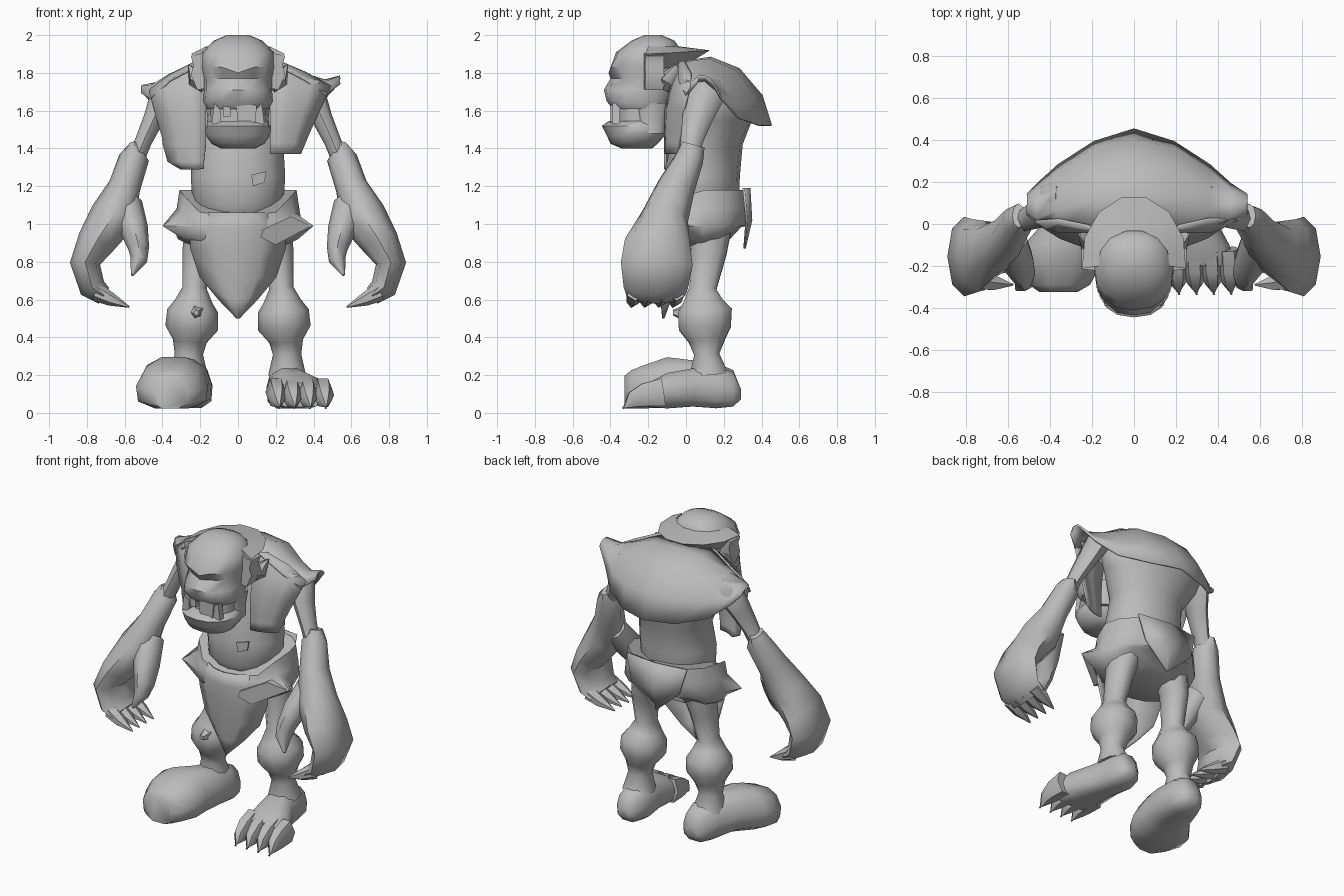
import bpy, math
from mathutils import Vector

skin = bpy.data.materials.new("stone grey")
skin.diffuse_color = (0.5, 0.5, 0.5, 1)


def make(name, verts, faces, angle=50, thick=0):
    me = bpy.data.meshes.new(name)
    me.from_pydata([tuple(v) for v in verts], [], faces)
    me.materials.append(skin)
    ob = bpy.data.objects.new(name, me)
    bpy.context.collection.objects.link(ob)
    bpy.context.view_layer.objects.active = ob
    ob.select_set(True)
    bpy.ops.object.mode_set(mode='EDIT')
    bpy.ops.mesh.select_all(action='SELECT')
    bpy.ops.mesh.normals_make_consistent(inside=False)
    bpy.ops.object.mode_set(mode='OBJECT')
    bpy.ops.object.shade_smooth_by_angle(angle=math.radians(angle))
    ob.select_set(False)
    if thick:
        m = ob.modifiers.new("thickness", 'SOLIDIFY')
        m.thickness, m.offset = thick, 0
    return ob


def skin_rings(name, rings, angle=50):
    n = len(rings[0])
    faces = [(i * n + j, i * n + (j + 1) % n, (i + 1) * n + (j + 1) % n, (i + 1) * n + j)
             for i in range(len(rings) - 1) for j in range(n)]
    last = (len(rings) - 1) * n
    faces += [tuple(range(n)), tuple(range(last, last + n))]
    return make(name, [v for r in rings for v in r], faces, angle)


def sheet(name, rows, thick=0.012):
    n = len(rows[0])
    faces = [(i * n + j, i * n + j + 1, (i + 1) * n + j + 1, (i + 1) * n + j)
             for i in range(len(rows) - 1) for j in range(n - 1)]
    return make(name, [v for r in rows for v in r], faces, 50, thick)


def ellipse(n, p=1.0):
    def f(v):
        return math.copysign(abs(v) ** p, v)
    return [(f(math.cos(2 * math.pi * k / n)), f(math.sin(2 * math.pi * k / n))) for k in range(n)]


# stacked horizontal rings: (z, front y, back y, half width)
def stack(name, rows, n=16, p=0.85, warp=None):
    rings = []
    for z, yf, yb, hw in rows:
        ring = [Vector((c * hw, (yf + yb) / 2 + s * (yb - yf) / 2, z)) for c, s in ellipse(n, p)]
        rings.append([warp(v) for v in ring] if warp else ring)
    return skin_rings(name, rings)


# tube along a path: (x, y, z, radius across, radius in y)
def tube(name, path, n=8):
    pts = [Vector(p[:3]) for p in path]
    rings = []
    for i, p in enumerate(path):
        t = (pts[min(i + 1, len(pts) - 1)] - pts[max(i - 1, 0)]).normalized()
        v = Vector((0, 1, 0)) if abs(t.y) < 0.85 else Vector((0, 0, 1))
        v = (v - t * v.dot(t)).normalized()
        u = t.cross(v)
        rings.append([pts[i] + u * c * p[3] + v * s * p[4] for c, s in ellipse(n)])
    return skin_rings(name, rings)


# foot rings along y: (y, centre x, half width, bottom z, top z)
def foot(name, rows, taper):
    return skin_rings(name, [[Vector((cx + c * hw * (1 - taper * s), y, (zt + zb) / 2 + s * (zt - zb) / 2))
                              for c, s in ellipse(10, 0.75)] for y, cx, hw, zb, zt in rows], 60)


# upright plate from an (x, z) outline placed at y(x, z)
def plate(name, outline, y, thick):
    n = len(outline)
    vs = [(x, y(x, z) + d, z) for d in (0, thick) for x, z in outline]
    faces = [tuple(range(n)), tuple(range(n, 2 * n))]
    faces += [(i, (i + 1) % n, n + (i + 1) % n, n + i) for i in range(n)]
    return make(name, vs, faces)


# ---- torso and neck
stack("torso", [(0.93, 0.0, 0.22, 0.14), (1.04, -0.09, 0.26, 0.18), (1.1, -0.12, 0.28, 0.24),
                (1.25, -0.12, 0.285, 0.25), (1.42, -0.08, 0.3, 0.24), (1.55, -0.05, 0.35, 0.32),
                (1.64, -0.03, 0.34, 0.36), (1.72, -0.01, 0.27, 0.36), (1.8, 0.03, 0.22, 0.2)], p=1)
tube("neck", [(0, 0.12, 1.72, 0.13, 0.12), (0, -0.02, 1.72, 0.13, 0.13), (0, -0.16, 1.72, 0.13, 0.14)])


# ---- head with brow, broad nose and sunken eyes
def face(v):
    if v.y < -0.26 and 1.7 < v.z < 1.8 and 0.04 < abs(v.x) < 0.18:
        v.y += 0.03 if v.z > 1.74 else 0.0
    if v.y < -0.28 and 1.66 < v.z < 1.74 and abs(v.x) < 0.08:
        v.y -= 0.025
    if v.y < -0.28 and 1.8 < v.z < 1.85 and abs(v.x) < 0.04:
        v.z -= 0.03
    return v


stack("skull", [(1.61, -0.39, -0.08, 0.165), (1.65, -0.42, -0.07, 0.185), (1.71, -0.41, -0.05, 0.18),
                (1.77, -0.4, -0.04, 0.18), (1.83, -0.41, -0.03, 0.19), (1.91, -0.37, -0.02, 0.19),
                (1.97, -0.29, -0.06, 0.13), (2.0, -0.22, -0.13, 0.06)], warp=face)
stack("cheeks", [(1.48, -0.27, -0.1, 0.168), (1.56, -0.28, -0.085, 0.162), (1.64, -0.29, -0.07, 0.172)], p=0.7)
stack("mouth", [(1.5, -0.36, -0.15, 0.145), (1.63, -0.36, -0.15, 0.145)])
stack("jaw", [(1.4, -0.34, -0.18, 0.09), (1.425, -0.4, -0.15, 0.14), (1.47, -0.42, -0.11, 0.172),
              (1.52, -0.445, -0.09, 0.175), (1.545, -0.41, -0.09, 0.15)])
for s in (-1, 1):
    plate("lower_tusk", [(s * 0.09, 1.53), (s * 0.14, 1.53), (s * 0.125, 1.64), (s * 0.09, 1.6)],
          lambda x, z: -0.39, 0.04)
    # ear and sideburn
    plate("sideburn", [(s * 0.16, 1.91), (s * 0.25, 1.89), (s * 0.235, 1.84), (s * 0.25, 1.79), (s * 0.215, 1.71),
                       (s * 0.16, 1.72)], lambda x, z: -0.24 + abs(x) * 0.1, 0.1)
    tube("ear", [(s * 0.17, -0.1, 1.73, 0.04, 0.04), (s * 0.22, -0.08, 1.77, 0.05, 0.06),
                 (s * 0.26, -0.05, 1.84, 0.005, 0.01)], 6)
plate("upper_tooth", [(0.0, 1.53), (0.09, 1.53), (0.1, 1.63), (-0.01, 1.63)], lambda x, z: -0.4, 0.04)
plate("small_tooth", [(-0.08, 1.57), (-0.04, 1.57), (-0.04, 1.63), (-0.08, 1.63)], lambda x, z: -0.39, 0.03)

# ---- flared hair brim round the back of the head
brim = []
for k in range(8):
    a = math.radians(-8 + 28 * k)
    c, s = math.cos(a), math.sin(a)
    w = max(0, s)
    brim.append([Vector((c * 0.17, -0.18 + s * 0.15, 1.94)),
                 Vector((c * 0.25, -0.17 + s * 0.305, 1.9 + 0.02 * w)),
                 Vector((c * 0.18, -0.18 + s * 0.15, 1.82))])
skin_rings("hair_brim", brim, 35)

# ---- hide mantle over the back, rows from neck edge to hem: (y, z)
prof = {0.0: [(0.0, 1.86), (0.13, 1.88), (0.28, 1.82), (0.4, 1.68), (0.45, 1.52)],
        0.19: [(-0.04, 1.85), (0.12, 1.87), (0.26, 1.81), (0.36, 1.67), (0.39, 1.52)],
        0.36: [(-0.04, 1.76), (0.07, 1.79), (0.17, 1.76), (0.25, 1.66), (0.28, 1.56)],
        0.46: [(0.0, 1.66), (0.03, 1.73), (0.1, 1.74), (0.16, 1.69), (0.19, 1.64)],
        0.53: [(0.05, 1.69), (0.07, 1.73), (0.1, 1.73), (0.12, 1.72), (0.14, 1.7)]}
xs = [-0.51, -0.46, -0.36, -0.19, 0, 0.19, 0.36, 0.46, 0.54]
sheet("mantle", [[Vector((x, y, z + (0.05 if x > 0.5 else 0.02 if x > 0.4 else 0)))
                  for y, z in prof[0.53 if abs(x) > 0.5 else abs(x)]] for x in xs])


# front panels of the mantle, rows: (z, inner x, outer x)
def panel(name, s, rows):
    sheet(name, [[Vector((s * (a + (b - a) * t), -0.11 + max(0, z - 1.65) * 0.4 + 0.1 * t * t * min(1, (b - a) / 0.25),
                          z)) for t in (0, 0.33, 0.67, 1)] for z, a, b in rows])


panel("mantle_panel_right", -1, [(1.86, 0.17, 0.22), (1.79, 0.17, 0.36), (1.71, 0.17, 0.47), (1.6, 0.17, 0.44),
                                 (1.46, 0.17, 0.4), (1.42, 0.17, 0.395), (1.33, 0.18, 0.37), (1.29, 0.18, 0.3)])
panel("mantle_panel_left", 1, [(1.86, 0.17, 0.22), (1.8, 0.17, 0.36), (1.73, 0.17, 0.49), (1.6, 0.17, 0.43),
                               (1.49, 0.17, 0.38), (1.43, 0.17, 0.355), (1.37, 0.17, 0.33)])


# ---- waist wrap: top dips at the front, hem rises at the back, side points sit forward
def dip(v):
    if 0.95 < v.z < 1.03 and -0.06 < v.y < 0.06:
        v.x = math.copysign(0.4, v.x)
    if v.z > 1.04 and v.y < 0.02:
        v.z -= (v.z - 1.0) * 0.75 * min(1, (0.02 - v.y) / 0.12)
    if v.z < 0.95 and v.y > 0.15:
        v.z += (v.y - 0.15) * 0.5
    return v


stack("waist_wrap", [(1.18, -0.13, 0.33, 0.31), (1.08, -0.14, 0.34, 0.325), (0.99, -0.15, 0.335, 0.34),
                     (0.92, -0.14, 0.31, 0.32), (0.88, -0.1, 0.24, 0.24)], n=14, p=0.9, warp=dip)
sheet("front_flap", [[Vector((hw * t, yc + 0.12 * t * t * hw / 0.25, z)) for t in (-1, -0.5, 0, 0.5, 1)]
                     for z, hw, yc in [(1.06, 0.18, -0.16), (0.98, 0.25, -0.17), (0.87, 0.25, -0.16),
                                       (0.72, 0.2, -0.15), (0.6, 0.1, -0.13), (0.5, 0.004, -0.12)]])
sheet("back_flap", [[Vector((0.22 * t * w, y - 0.03 * t * t * w, z)) for t in (-1, 0, 1)]
                    for z, w, y in [(1.19, 1, 0.335), (1.02, 0.8, 0.345), (0.87, 0.02, 0.31)]])
plate("wrap_knot", [(0.12, 0.93), (0.2, 0.89), (0.39, 0.99), (0.28, 1.04), (0.13, 0.97)],
      lambda x, z: -0.17 + max(0, x - 0.15) * 0.6, 0.05)

# ---- arms, hands and legs on both sides
for s in (-1, 1):
    tube("upper_arm", [(s * 0.34, 0.12, 1.74, 0.05, 0.08), (s * 0.39, 0.11, 1.69, 0.075, 0.1),
                       (s * 0.445, 0.06, 1.56, 0.055, 0.08), (s * 0.5, 0.03, 1.44, 0.045, 0.06),
                       (s * 0.55, 0.01, 1.32, 0.045, 0.05)])
    tube("forearm", [(s * 0.55, 0.04, 1.42, 0.03, 0.06), (s * 0.55, 0.02, 1.35, 0.08, 0.075),
                     (s * 0.6, -0.05, 1.2, 0.085, 0.1), (s * 0.66, -0.11, 1.04, 0.125, 0.125),
                     (s * 0.755, -0.15, 0.9, 0.1, 0.175), (s * 0.81, -0.155, 0.79, 0.08, 0.19),
                     (s * 0.77, -0.16, 0.66, 0.07, 0.17), (s * 0.71, -0.16, 0.62, 0.05, 0.155)])
    for y in (-0.27, -0.2, -0.125, -0.05):
        tube("finger", [(s * 0.75, y, 0.64, 0.05, 0.045), (s * 0.67, y - 0.01, 0.6, 0.035, 0.04),
                        (s * 0.575, y - 0.02, 0.56, 0.004, 0.004)], 6)
    tube("thumb", [(s * 0.59, -0.08, 1.1, 0.085, 0.08), (s * 0.55, -0.18, 0.97, 0.075, 0.09),
                   (s * 0.525, -0.24, 0.87, 0.055, 0.075), (s * 0.525, -0.27, 0.81, 0.045, 0.055),
                   (s * 0.56, -0.31, 0.73, 0.008, 0.01)])
    tube("leg", [(s * 0.18, 0.13, 1.0, 0.1, 0.12), (s * 0.215, 0.12, 0.85, 0.08, 0.1),
                 (s * 0.23, 0.09, 0.66, 0.065, 0.075), (s * 0.235, 0.09, 0.59, 0.1, 0.11),
                 (s * 0.24, 0.1, 0.54, 0.135, 0.15), (s * 0.245, 0.1, 0.45, 0.14, 0.145),
                 (s * 0.255, 0.11, 0.38, 0.09, 0.1), (s * 0.26, 0.11, 0.31, 0.075, 0.07),
                 (s * 0.26, 0.12, 0.2, 0.1, 0.11)], 10)
tube("knee_stud", [(-0.22, 0.0, 0.53, 0.05, 0.05), (-0.22, -0.07, 0.53, 0.015, 0.015)], 5)

# ---- boot on one foot, bare clawed toes on the other
foot("boot", [(0.285, -0.24, 0.04, 0.07, 0.14), (0.25, -0.24, 0.085, 0.03, 0.23), (0.16, -0.25, 0.115, 0.02, 0.27),
              (0.02, -0.28, 0.14, 0.03, 0.285), (-0.1, -0.34, 0.185, 0.02, 0.3), (-0.2, -0.35, 0.19, 0.02, 0.265),
              (-0.29, -0.355, 0.145, 0.02, 0.23), (-0.325, -0.36, 0.09, 0.02, 0.2)], 0.16)
foot("bare_foot", [(0.29, 0.26, 0.04, 0.07, 0.13), (0.25, 0.255, 0.08, 0.03, 0.22), (0.16, 0.25, 0.1, 0.02, 0.25),
                   (0.04, 0.27, 0.11, 0.03, 0.24), (-0.1, 0.31, 0.145, 0.02, 0.215),
                   (-0.2, 0.325, 0.16, 0.03, 0.16)], 0.12)
for i in range(4):
    x = 0.2 + 0.083 * i
    tube("toe", [(x, -0.12, 0.11, 0.055, 0.085), (x + 0.005, -0.22, 0.095, 0.055, 0.07),
                 (x + 0.01, -0.28, 0.07, 0.04, 0.05), (x + 0.015, -0.335, 0.025, 0.006, 0.008)], 6)

# ---- belly patch
plate("belly_patch", [(0.07, 1.26), (0.15, 1.28), (0.14, 1.22), (0.08, 1.2)], lambda x, z: -0.135 + x * 0.22, 0.008)
